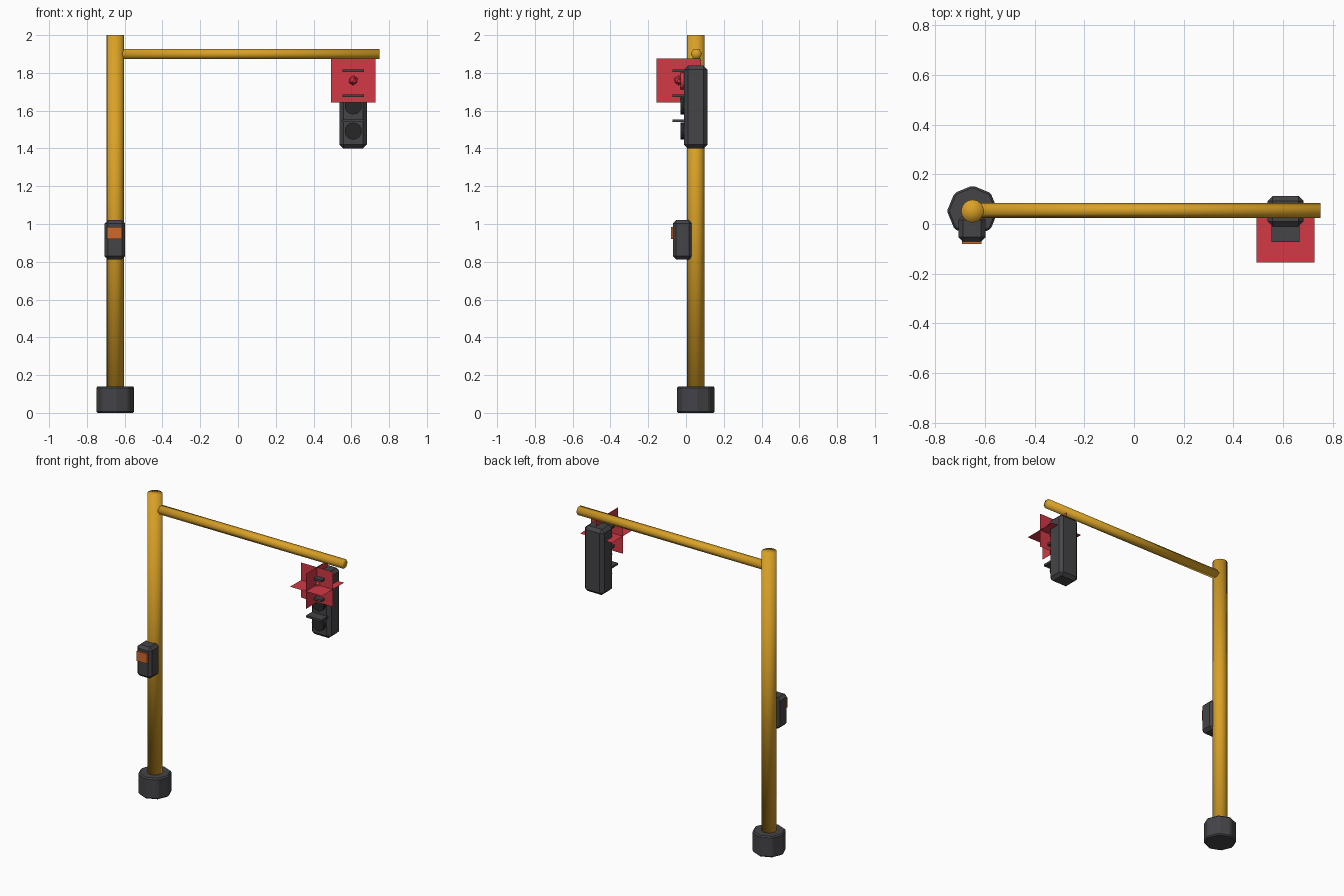
import bpy, bmesh
from math import radians, pi
from mathutils import Matrix, Vector

if "Cube" in bpy.data.objects:
    bpy.data.objects.remove(bpy.data.objects["Cube"], do_unlink=True)


def material(name, rgb):
    m = bpy.data.materials.new(name)
    m.use_nodes = True
    m.diffuse_color = (*rgb, 1)
    m.node_tree.nodes["Principled BSDF"].inputs["Base Color"].default_value = (*rgb, 1)
    return m


GOLD = material("gold paint", (0.70, 0.36, 0.02))
DARK = material("dark grey", (0.058, 0.058, 0.065))
BLACK = material("unlit lens", (0.02, 0.02, 0.022))
RED = material("red glow", (0.65, 0.04, 0.06))
ORANGE = material("orange button", (0.62, 0.14, 0.025))


def finish(name, bm, mat, smooth=False, bevel=0):
    mesh = bpy.data.meshes.new(name)
    bm.to_mesh(mesh)
    bm.free()
    mesh.materials.append(mat)
    for p in mesh.polygons:
        p.use_smooth = smooth
    ob = bpy.data.objects.new(name, mesh)
    bpy.context.collection.objects.link(ob)
    if bevel:
        mod = ob.modifiers.new("Bevel", "BEVEL")
        mod.width = bevel
        mod.segments = 1
        mod.limit_method = "ANGLE"
    return ob


def box(name, lo, hi, mat, bevel=0):
    lo, hi = Vector(lo), Vector(hi)
    bm = bmesh.new()
    bmesh.ops.create_cube(bm, size=1, matrix=Matrix.Translation((lo + hi) / 2)
                          @ Matrix.Diagonal((*(hi - lo), 1)))
    return finish(name, bm, mat, bevel=bevel)


def cylinder(name, a, b, radius, sides, mat, smooth=False, bevel=0, turn=0):
    """Fan-capped cylinder from point a to point b."""
    a, b = Vector(a), Vector(b)
    d = b - a
    rot = d.to_track_quat("Z", "Y").to_matrix().to_4x4()
    bm = bmesh.new()
    bmesh.ops.create_cone(bm, cap_ends=True, cap_tris=smooth, segments=sides,
                          radius1=radius, radius2=radius, depth=d.length,
                          matrix=Matrix.Translation((a + b) / 2) @ rot
                          @ Matrix.Rotation(turn, 4, "Z"))
    return finish(name, bm, mat, smooth, bevel)


# Pole, foot and arm
PX, PY = -0.65, 0.052
cylinder("base", (PX, PY, 0), (PX, PY, 0.14), 0.103, 8, DARK, bevel=0.008)
cylinder("pole", (PX, PY, 0.1), (PX, PY, 2), 0.046, 16, GOLD, smooth=True)
arm = cylinder("arm", (-0.62, 0.055, 1.9), (0.75, 0.055, 1.9), 0.03, 6, GOLD, smooth=True)
# Hexagon corners point sideways, flats point up and down
if max(v.co.z for v in arm.data.vertices) > 1.928:
    centre = Matrix.Translation((0, 0.055, 1.9))
    arm.data.transform(centre @ Matrix.Rotation(radians(30), 4, "X") @ centre.inverted())

# Crossing button box
box("button_box", (-0.707, -0.07, 0.812), (-0.597, 0.034, 1.02), DARK, 0.018)
box("button_plate", (-0.693, -0.08, 0.92), (-0.614, -0.06, 0.985), ORANGE)

# Signal head with three lenses, each under a visor
SX = 0.61
box("signal_housing", (0.538, -0.01, 1.4), (0.682, 0.113, 1.838), DARK, 0.02)
for label, z, mat in (("top", 1.757, RED), ("middle", 1.625, BLACK), ("bottom", 1.492, BLACK)):
    cylinder(label + "_lens", (SX, 0, z), (SX, -0.03, z), 0.045, 16, mat)
    box(label + "_visor", (SX - 0.057, -0.072, z + 0.047), (SX + 0.057, 0, z + 0.061), DARK)

# Lit lamp: small bulb inside three crossed glow planes
glow = Vector((SX, -0.038, 1.76))
bm = bmesh.new()
bmesh.ops.create_icosphere(bm, subdivisions=1, radius=0.026, matrix=Matrix.Translation(glow))
finish("lamp_bulb", bm, RED)
for label, axis in (("flat", None), ("front", "X"), ("side", "Y")):
    bm = bmesh.new()
    turn = Matrix.Rotation(pi / 2, 4, axis) if axis else Matrix.Identity(4)
    bmesh.ops.create_grid(bm, x_segments=1, y_segments=1, size=0.117,
                          matrix=Matrix.Translation(glow) @ turn)
    finish("glow_plane_" + label, bm, RED)
